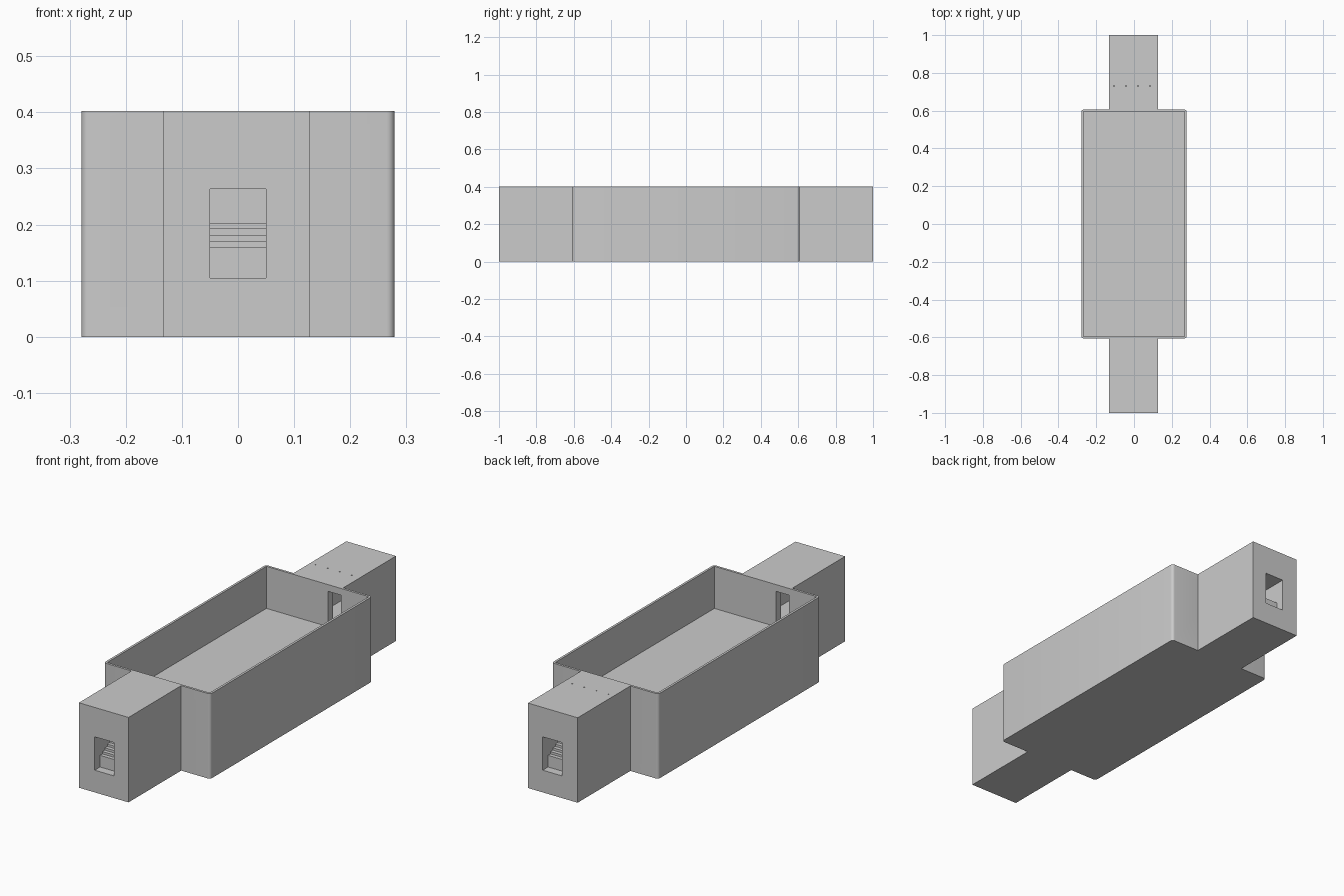
import bpy, bmesh, math

if "Cube" in bpy.data.objects:
    bpy.data.objects.remove(bpy.data.objects["Cube"])


def make_prism(name, outline, x0, x1):
    """Closed outline of (y, z) points extruded along x."""
    bm = bmesh.new()
    face = bm.faces.new([bm.verts.new((x0, y, z)) for y, z in outline])
    ext = bmesh.ops.extrude_face_region(bm, geom=[face])
    bmesh.ops.translate(bm, vec=(x1 - x0, 0, 0),
                        verts=[v for v in ext["geom"] if isinstance(v, bmesh.types.BMVert)])
    bmesh.ops.recalc_face_normals(bm, faces=bm.faces)
    mesh = bpy.data.meshes.new(name)
    bm.to_mesh(mesh)
    bm.free()
    ob = bpy.data.objects.new(name, mesh)
    bpy.context.collection.objects.link(ob)
    return ob


def box(name, x0, x1, y0, y1, z0, z1):
    return make_prism(name, [(y0, z0), (y1, z0), (y1, z1), (y0, z1)], x0, x1)


def cut(target, cutter):
    """Subtract the cutter and remove it."""
    cutter.hide_render = True
    mod = target.modifiers.new("cut", "BOOLEAN")
    mod.operation = "DIFFERENCE"
    mod.solver = "EXACT"
    mod.object = cutter
    bpy.context.view_layer.objects.active = target
    bpy.ops.object.modifier_apply(modifier=mod.name)
    bpy.data.objects.remove(cutter)


def turned(ob, end):
    """Turn half round z for the back end (end = 1)."""
    if end > 0:
        for v in ob.data.vertices:
            v.co.x, v.co.y = -v.co.x, -v.co.y
    return ob


FLOOR = 0.203

# open tray with rounded upright corners
tray = box("tray", -0.279, 0.279, -0.606, 0.606, 0, 0.402)
bm = bmesh.new()
bm.from_mesh(tray.data)
upright = [e for e in bm.edges if abs(e.verts[0].co.z - e.verts[1].co.z) > 0.1]
bmesh.ops.bevel(bm, geom=upright, offset=0.014, segments=5, profile=0.5, affect="EDGES")
bm.to_mesh(tray.data)
bm.free()
cut(tray, box("cavity", -0.268, 0.268, -0.595, 0.595, FLOOR, 0.5))

# stair profile of the entrance passage
entry = [(-1.05, 0.263), (-1.05, 0.105), (-0.96, 0.105)]
y, z = -0.96, 0.16
while z < FLOOR - 0.001:
    entry += [(y, z), (y + 0.018, z)]
    y, z = y + 0.018, z + 0.0109
entry += [(y, FLOOR), (-0.78, FLOOR), (-0.78, 0.263)]

# entrance blocks at both ends
for end, name in ((-1, "front_entrance"), (1, "back_entrance")):
    y0, y1 = sorted((end * 1.0, end * 0.6))
    block = box(name, -0.133, 0.127, y0, y1, 0, 0.402)
    cut(block, turned(make_prism("stairs", entry, -0.05, 0.05), end))
    cut(block, turned(box("chamber", -0.122, 0.05, -0.80, -0.63, FLOOR, 0.37), end))
    # side doorway into the tray
    for part in (block, tray):
        cut(part, turned(box("doorway", -0.122, -0.055, -0.66, -0.55, FLOOR, 0.37), end))
    # air holes on the back block
    if end > 0:
        for i in range(4):
            bpy.ops.mesh.primitive_cylinder_add(vertices=8, radius=0.003, depth=0.1,
                                                location=(-0.105 + 0.063 * i, 0.73, 0.435))
            cut(block, bpy.context.active_object)

# smooth corners, sharp edges
bpy.ops.object.select_all(action="DESELECT")
tray.select_set(True)
bpy.context.view_layer.objects.active = tray
bpy.ops.object.shade_smooth_by_angle(angle=math.radians(30))
